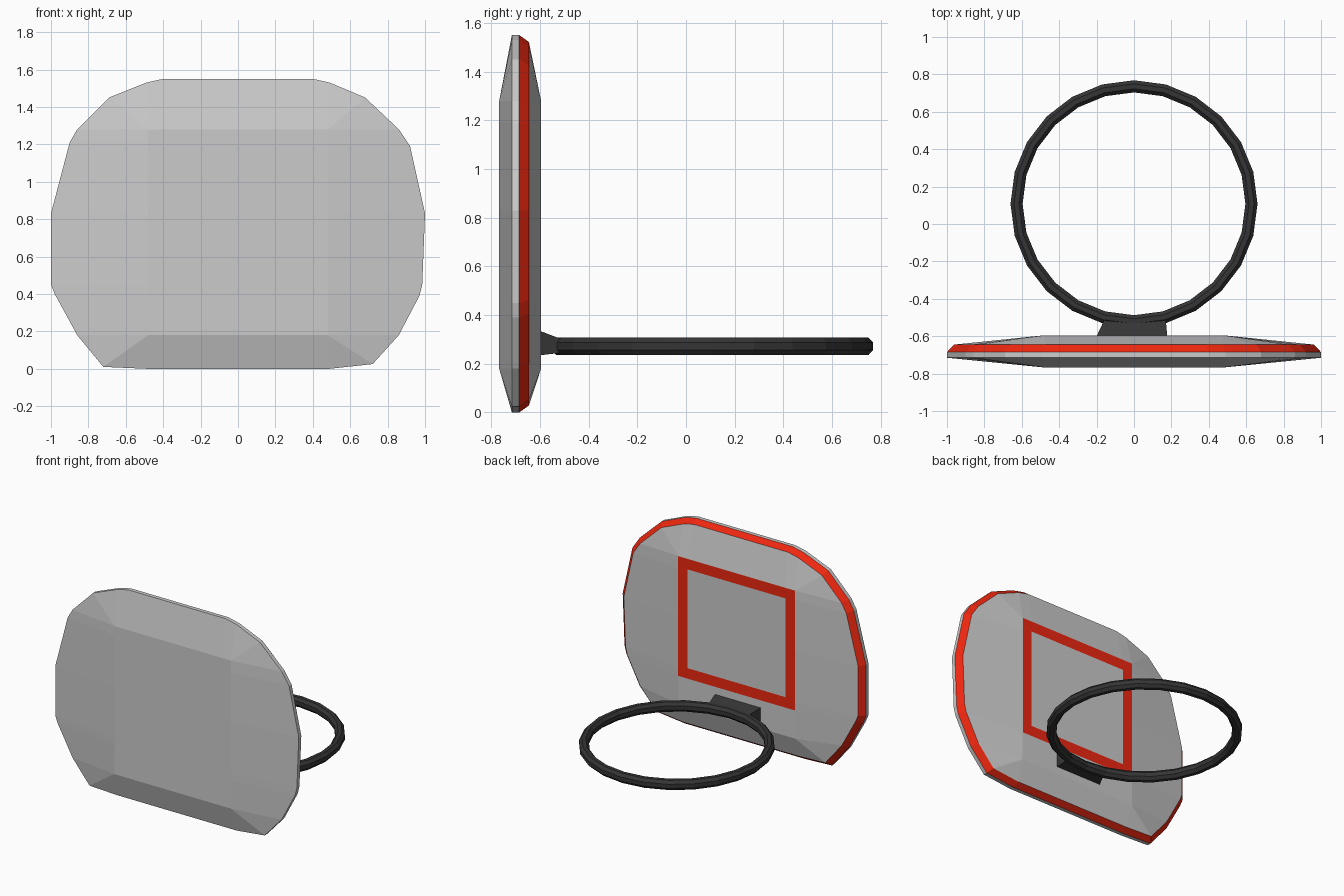
import bpy, bmesh
from math import cos, sin, pi

if "Cube" in bpy.data.objects:
    bpy.data.objects.remove(bpy.data.objects["Cube"])


def material(name, color):
    m = bpy.data.materials.new(name)
    m.diffuse_color = (*color, 1)
    m.use_nodes = True
    m.node_tree.nodes["Principled BSDF"].inputs["Base Color"].default_value = m.diffuse_color
    return m


def finish(name, bm, mats=()):
    bmesh.ops.recalc_face_normals(bm, faces=bm.faces)
    me = bpy.data.meshes.new(name)
    bm.to_mesh(me)
    bm.free()
    for m in mats:
        me.materials.append(m)
    ob = bpy.data.objects.new(name, me)
    bpy.context.collection.objects.link(ob)
    return ob


grey = material("grey", (0.8, 0.8, 0.8))
red = material("red", (0.85, 0.02, 0.005))
dark = material("dark", (0.035, 0.035, 0.035))

# Backboard: rounded outline (x, z), clockwise from the top left
outline = [(-0.40, 1.55), (0.40, 1.55), (0.49, 1.53), (0.68, 1.45), (0.86, 1.28),
           (0.92, 1.19), (1.0, 0.83), (0.985, 0.45), (0.97, 0.39), (0.86, 0.18),
           (0.72, 0.025), (0.49, 0.0), (-0.49, 0.0), (-0.72, 0.01), (-0.86, 0.18),
           (-0.98, 0.40), (-1.0, 0.45), (-1.0, 0.83), (-0.90, 1.21), (-0.86, 1.28),
           (-0.69, 1.45), (-0.49, 1.53)]
PX, Z0, Z1 = 0.48, 0.18, 1.28          # raised flat panel on each side


def clamp(v, lo, hi):
    return max(lo, min(hi, v))


bm = bmesh.new()


def loop(y, k=1.0):
    return [bm.verts.new((x * k, y, 0.775 + (z - 0.775) * k)) for x, z in outline]


def panel(y):
    made = {}
    out = []
    for x, z in outline:
        key = (clamp(x, -PX, PX), clamp(z, Z0, Z1))
        if key not in made:
            made[key] = bm.verts.new((key[0], y, key[1]))
        out.append(made[key])
    bm.faces.new(list(made.values()))
    return out


loops = [panel(-0.767), loop(-0.715), loop(-0.685), loop(-0.645, 0.963), panel(-0.595)]
for band, (a, b) in enumerate(zip(loops, loops[1:])):
    for i in range(len(outline)):
        j = (i + 1) % len(outline)
        corners = list(dict.fromkeys((a[i], a[j], b[j], b[i])))
        f = bm.faces.new(corners)
        f.material_index = 1 if band == 2 else 0     # red chamfered rim
finish("backboard", bm, (grey, red))

# Red target rectangle painted on the panel
bm = bmesh.new()
rects = []
for t in (0, 0.078):
    x, lo, hi = PX - t, 0.39 + t, Z1 - t
    rects.append([bm.verts.new((px, -0.5935, pz))
                  for px, pz in ((-x, lo), (-x, hi), (x, hi), (x, lo))])
for i in range(4):
    j = (i + 1) % 4
    f = bm.faces.new((rects[0][i], rects[0][j], rects[1][j], rects[1][i]))
    f.normal_update()
    if f.normal.y < 0:
        f.normal_flip()
me = bpy.data.meshes.new("target_rectangle")
bm.to_mesh(me)
bm.free()
me.materials.append(red)
bpy.context.collection.objects.link(bpy.data.objects.new("target_rectangle", me))

# Hoop: 24 segments with an eight-sided tube
N, M, R = 24, 8, 0.628
bm = bmesh.new()
grid = []
for i in range(N):
    a = 2 * pi * i / N
    ring = []
    for k in range(M):
        b = 2 * pi * (k + 0.5) / M
        r = R + 0.035 * cos(b)
        ring.append(bm.verts.new((r * cos(a), 0.108 + r * sin(a), 0.272 + 0.039 * sin(b))))
    grid.append(ring)
for i in range(N):
    for k in range(M):
        p, q, l = grid[i], grid[(i + 1) % N], (k + 1) % M
        bm.faces.new((p[k], q[k], q[l], p[l]))
finish("hoop", bm, (dark,))

# Bracket: tapered block joining hoop and board
bm = bmesh.new()
ends = []
for y, xl, xr, zb, zt in ((-0.60, -0.20, 0.178, 0.235, 0.335),
                          (-0.515, -0.16, 0.17, 0.245, 0.303)):
    ends.append([bm.verts.new(c) for c in ((xl, y, zb), (xr, y, zb), (xr, y, zt), (xl, y, zt))])
for e in ends:
    bm.faces.new(e)
for i in range(4):
    j = (i + 1) % 4
    bm.faces.new((ends[0][i], ends[0][j], ends[1][j], ends[1][i]))
finish("bracket", bm, (dark,))
